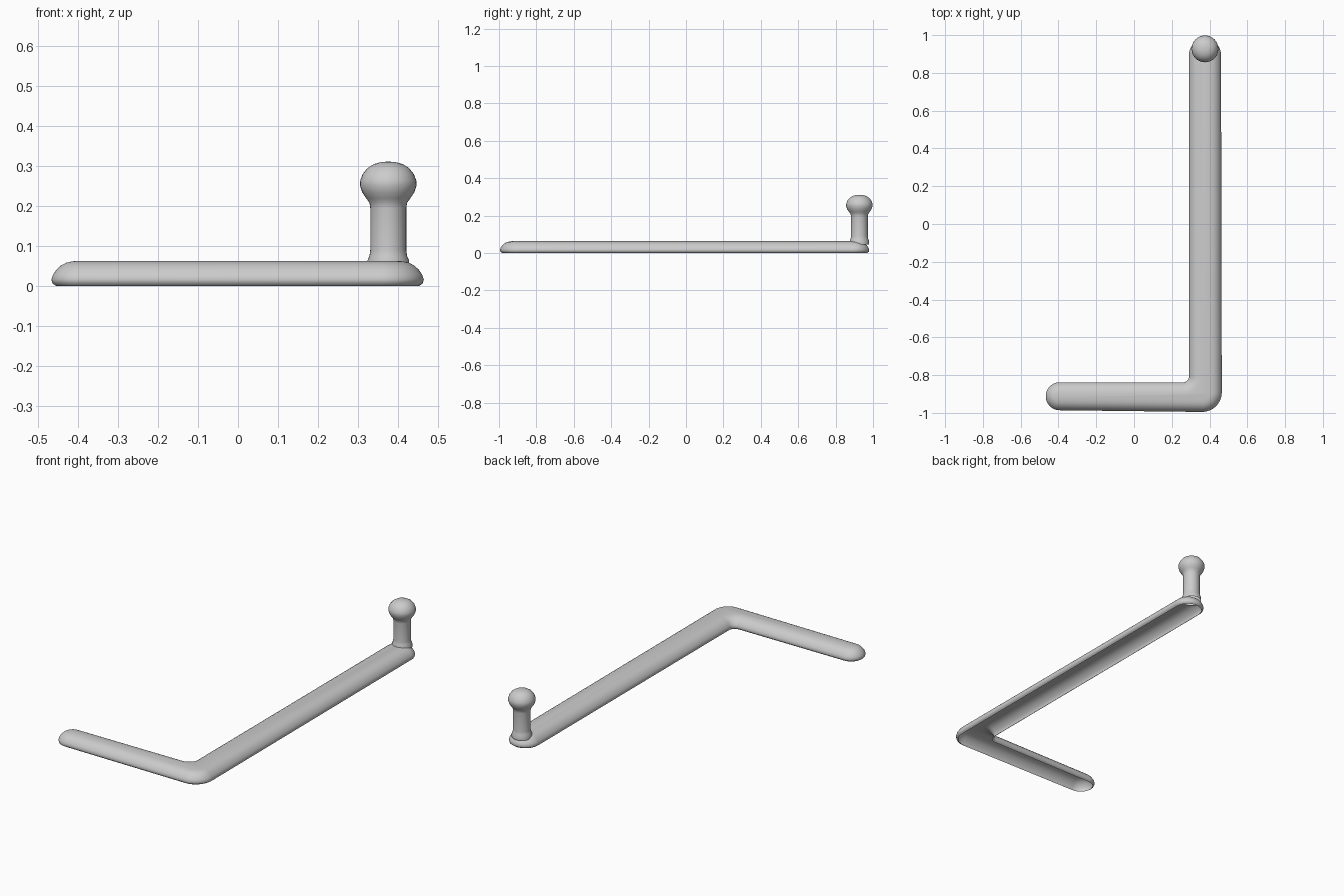
import bpy, bmesh
from math import sin, cos, radians, tau

if "Cube" in bpy.data.objects:
    bpy.data.objects.remove(bpy.data.objects["Cube"])

grey = bpy.data.materials.new("plain_grey")
grey.use_nodes = True
grey.diffuse_color = (0.6, 0.6, 0.6, 1)
grey.node_tree.nodes["Principled BSDF"].inputs["Base Color"].default_value = grey.diffuse_color


def arc(cx, cy, r, start, end, steps):
    angles = [radians(start + (end - start) * i / steps) for i in range(steps + 1)]
    return [(cx + r * cos(a), cy + r * sin(a)) for a in angles]


def bar_outline(inset):
    """L-shaped outline, pulled inwards by inset."""
    return (arc(-0.393, -0.912, 0.074 - inset, 90, 270, 24)       # tip of short arm
            + arc(0.36, -0.89, 0.105 - inset, 270, 360, 14)       # outer corner
            + arc(0.376, 0.895, 0.085 - inset, 0, 180, 24)        # end under the post
            + arc(0.261, -0.808, 0.03 + inset, 0, -90, 10))       # inner corner


def loft(name, rings, cap_start=False):
    """Skin closed rings of points and close the last one."""
    bm = bmesh.new()
    loops = [[bm.verts.new(p) for p in ring] for ring in rings]
    n = len(loops[0])
    for low, high in zip(loops, loops[1:]):
        for i in range(n):
            j = (i + 1) % n
            bm.faces.new((low[i], low[j], high[j], high[i]))
    bm.faces.new(loops[-1])
    if cap_start:
        bm.faces.new(loops[0][::-1])
    mesh = bpy.data.meshes.new(name)
    bm.to_mesh(mesh)
    bm.free()
    mesh.materials.append(grey)
    obj = bpy.data.objects.new(name, mesh)
    bpy.context.collection.objects.link(obj)
    bpy.ops.object.select_all(action="DESELECT")
    obj.select_set(True)
    bpy.context.view_layer.objects.active = obj
    bpy.ops.object.shade_smooth_by_angle(angle=radians(40))
    return obj


# Hollow L-shaped bar, open underneath: (inset, height) cross-section
section = [(0.012, 0), (0.003, 0.006), (0, 0.016), (0.004, 0.028), (0.013, 0.041),
           (0.024, 0.051), (0.037, 0.058), (0.05, 0.061), (0.064, 0.063)]
loft("angled_bar", [[(x, y, z) for x, y in bar_outline(inset)] for inset, z in section])

# Post with a mushroom-shaped knob: (radius, height) profile
profile = [(0.052, 0.045), (0.052, 0.064), (0.047, 0.075), (0.045, 0.09), (0.045, 0.195),
           (0.047, 0.208), (0.055, 0.219), (0.065, 0.234), (0.071, 0.252), (0.07, 0.264),
           (0.064, 0.28), (0.052, 0.295), (0.036, 0.305), (0.018, 0.31), (0.004, 0.311)]
steps = 32
loft("knob_post", [[(0.376 + r * cos(tau * i / steps), 0.927 + r * sin(tau * i / steps), z)
                    for i in range(steps)] for r, z in profile])
